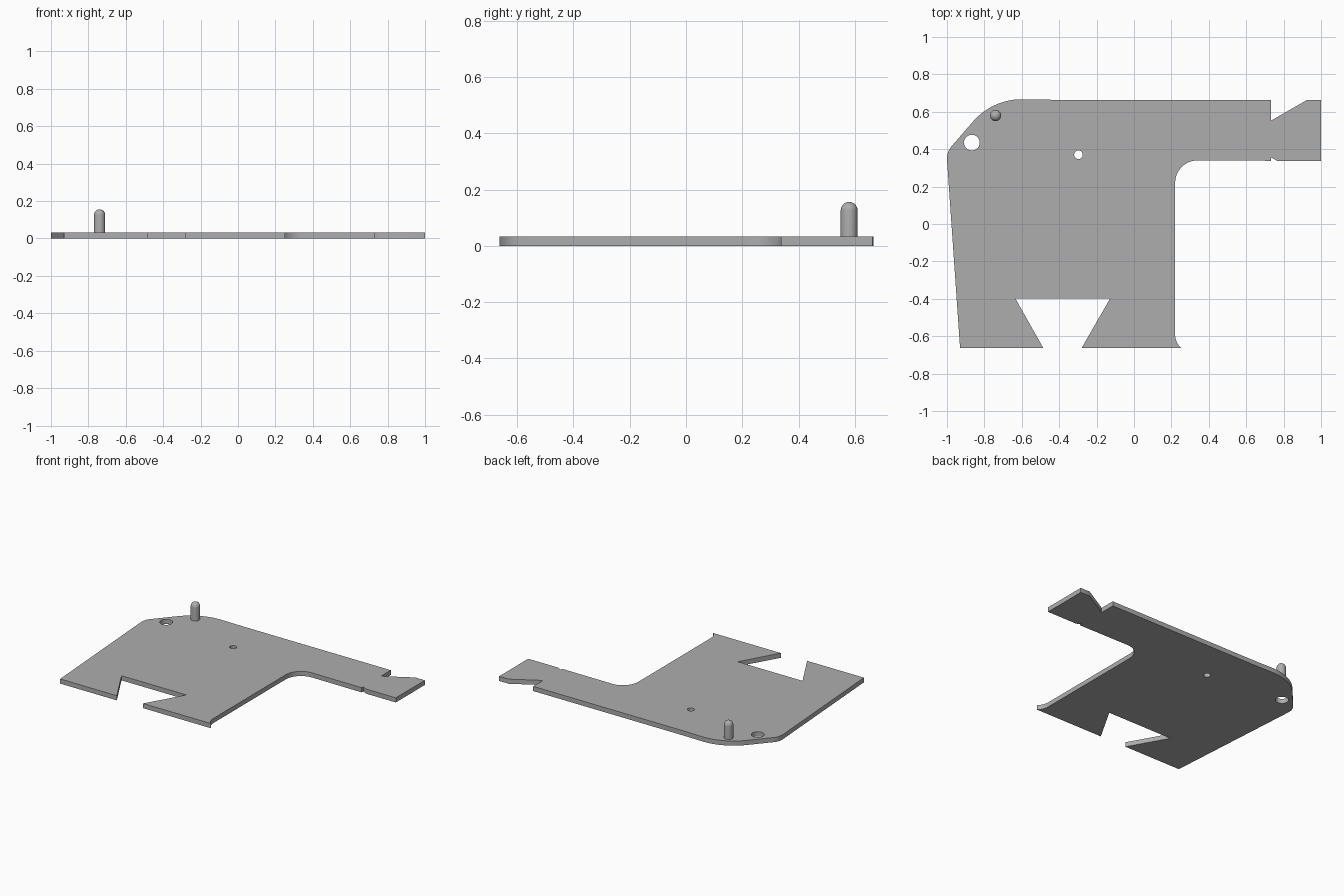
import bpy, bmesh, math
from mathutils import Vector

if "Cube" in bpy.data.objects:
    bpy.data.objects.remove(bpy.data.objects["Cube"])

THICK = 0.033
grey = bpy.data.materials.new("plain grey")
grey.diffuse_color = (0.42, 0.42, 0.42, 1)
grey.use_nodes = True
grey.node_tree.nodes["Principled BSDF"].inputs["Base Color"].default_value = grey.diffuse_color


def arc(cx, cy, r, a0, a1, n):
    """Points along an arc, angles in degrees."""
    angles = [math.radians(a0 + (a1 - a0) * i / n) for i in range(n + 1)]
    return [(cx + r * math.cos(a), cy + r * math.sin(a)) for a in angles]


def circle(cx, cy, r, n=32):
    return arc(cx, cy, r, 0, 360, n)[:-1]


def finish(bm, name):
    bmesh.ops.recalc_face_normals(bm, faces=bm.faces)
    mesh = bpy.data.meshes.new(name)
    bm.to_mesh(mesh)
    bm.free()
    mesh.materials.append(grey)
    ob = bpy.data.objects.new(name, mesh)
    bpy.context.collection.objects.link(ob)
    bpy.ops.object.select_all(action='DESELECT')
    ob.select_set(True)
    bpy.context.view_layer.objects.active = ob
    bpy.ops.object.shade_smooth_by_angle(angle=math.radians(30))
    return ob


# Plate outline: dovetail slot, flared foot, inner fillet, notched arm, rounded corner
outline = [(-0.93, -0.663), (-0.485, -0.663), (-0.635, -0.397),
           (-0.127, -0.397), (-0.28, -0.663)]
outline += arc(0.32, -0.59, 0.1, 227, 180, 8)
outline += arc(0.34, 0.22, 0.12, 180, 90, 16)
outline += [(0.733, 0.338), (0.733, 0.356), (0.765, 0.338), (1, 0.338), (1, 0.663),
            (0.925, 0.663), (0.733, 0.553), (0.733, 0.663), (-0.43, 0.664)]
outline += arc(-0.6, 0.322, 0.345, 90, 140, 14)
outline += arc(-0.9, 0.35, 0.1, 140, 184, 8)

# Plate with two through holes
bm = bmesh.new()
for loop in (outline, circle(-0.867, 0.435, 0.042), circle(-0.297, 0.37, 0.023)):
    verts = [bm.verts.new((x, y, 0)) for x, y in loop]
    for a, b in zip(verts, verts[1:] + verts[:1]):
        bm.edges.new((a, b))
bmesh.ops.triangle_fill(bm, use_beauty=True, edges=bm.edges[:], normal=(0, 0, 1))
top = bmesh.ops.extrude_face_region(bm, geom=bm.faces[:], use_keep_orig=True)
bmesh.ops.translate(bm, vec=(0, 0, THICK),
                    verts=[g for g in top["geom"] if isinstance(g, bmesh.types.BMVert)])
finish(bm, "plate")

# Round-nosed locating pin, turned from a profile
bm = bmesh.new()
R, TOP = 0.03, 0.156
profile = [(0, THICK - 0.005), (R, THICK - 0.005)] + arc(0, TOP - R, R, 0, 90, 8)
verts = [bm.verts.new((x, 0, z)) for x, z in profile]
edges = [bm.edges.new(p) for p in zip(verts, verts[1:])]
bmesh.ops.spin(bm, geom=verts + edges, cent=(0, 0, 0), axis=(0, 0, 1),
               angle=math.tau, steps=32)
bmesh.ops.remove_doubles(bm, verts=bm.verts[:], dist=1e-5)
pin = finish(bm, "locating_pin")
pin.location = Vector((-0.74, 0.58, 0))
